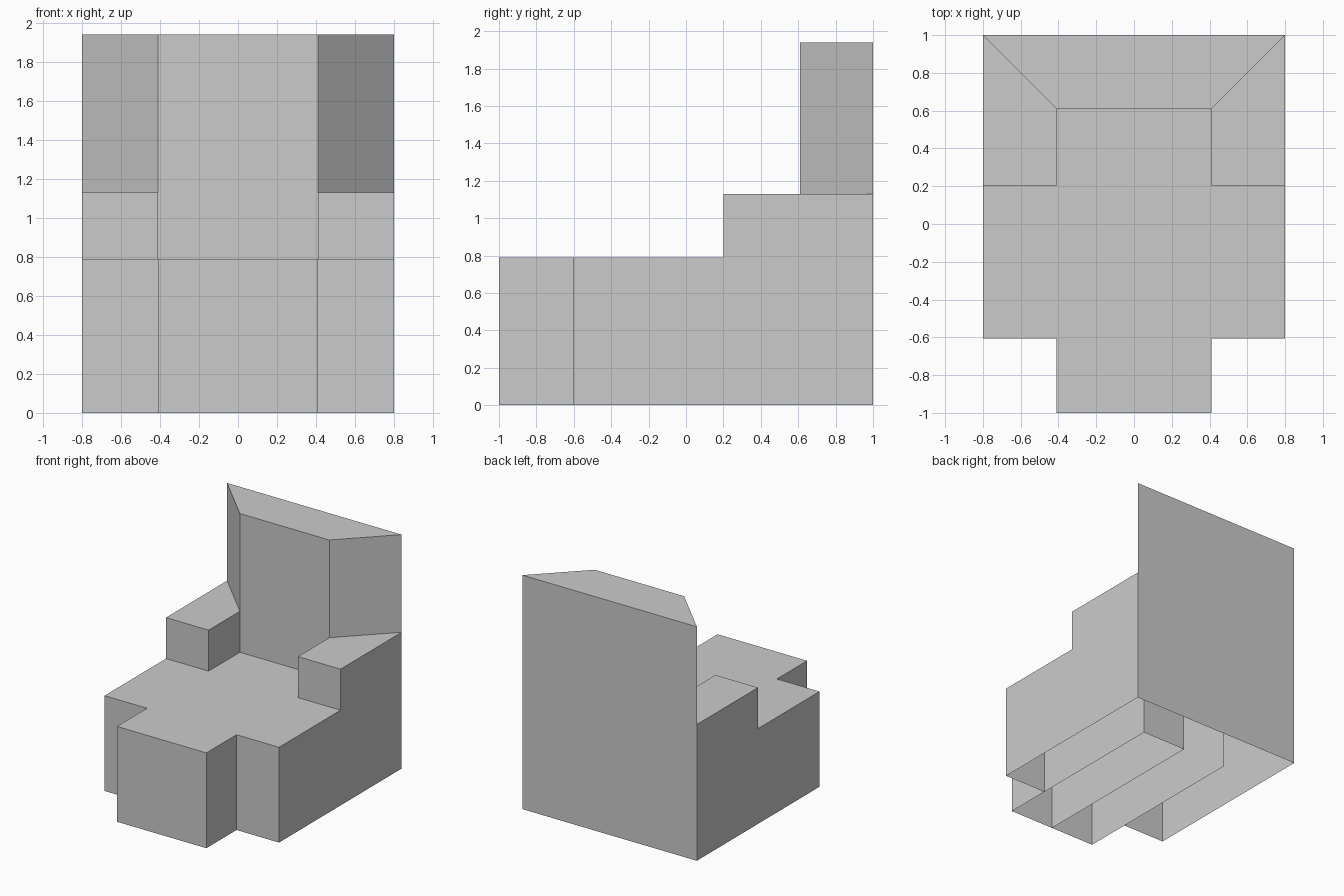
import bpy
import bmesh

if "Cube" in bpy.data.objects:
    bpy.data.objects.remove(bpy.data.objects["Cube"])

IN, OUT = 0.41, 0.8                      # seat and overall half widths
FRONT, STEP, ARM, REST, BACK = -1.0, -0.605, 0.2, 0.61, 1.0
SEAT_Z, ARM_Z, TOP_Z = 0.79, 1.13, 1.94


def part(name, walls=(), caps=(), mirror=True):
    """Upright walls along plan paths (path, z0, z1), flat caps (outline, z)."""
    bm = bmesh.new()
    for path, z0, z1 in walls:
        for (ax, ay), (bx, by) in zip(path, path[1:]):
            bm.faces.new([bm.verts.new(p) for p in (
                (ax, ay, z0), (bx, by, z0), (bx, by, z1), (ax, ay, z1))])
    for outline, z in caps:
        bm.faces.new([bm.verts.new((x, y, z)) for x, y in outline])
    bmesh.ops.remove_doubles(bm, verts=bm.verts[:], dist=1e-4)
    me = bpy.data.meshes.new(name)
    bm.to_mesh(me)
    bm.free()
    ob = bpy.data.objects.new(name, me)
    bpy.context.collection.objects.link(ob)
    if mirror:
        ob.modifiers.new("Mirror", 'MIRROR').use_clip = True
    return ob


# Seat base: open underneath, with a flat top
part("seat_base",
     walls=[([(0, FRONT), (IN, FRONT), (IN, STEP), (OUT, STEP),
              (OUT, BACK), (0, BACK)], 0, SEAT_Z)],
     caps=[([(0, FRONT), (IN, FRONT), (IN, STEP), (OUT, STEP), (OUT, ARM),
             (IN, ARM), (IN, REST), (0, REST)], SEAT_Z)])

# Armrests
part("armrests",
     walls=[([(IN, REST), (IN, ARM), (OUT, ARM), (OUT, BACK)], SEAT_Z, ARM_Z)],
     caps=[([(IN, ARM), (OUT, ARM), (OUT, BACK), (IN, REST)], ARM_Z)])

# Backrest with angled sides and a full-width rear
part("backrest",
     walls=[([(0, REST), (IN, REST)], SEAT_Z, TOP_Z),
            ([(IN, REST), (OUT, BACK)], ARM_Z, TOP_Z),
            ([(OUT, BACK), (0, BACK)], SEAT_Z, TOP_Z)],
     caps=[([(0, REST), (IN, REST), (OUT, BACK), (0, BACK)], TOP_Z)])

# Dividers inside the hollow base
part("side_dividers", walls=[([(IN, STEP), (IN, REST)], 0, SEAT_Z)])
part("centre_divider", walls=[([(0, FRONT), (0, REST)], 0, SEAT_Z)], mirror=False)
part("rear_divider", walls=[([(IN, REST), (0, REST)], 0, SEAT_Z)], mirror=False)
